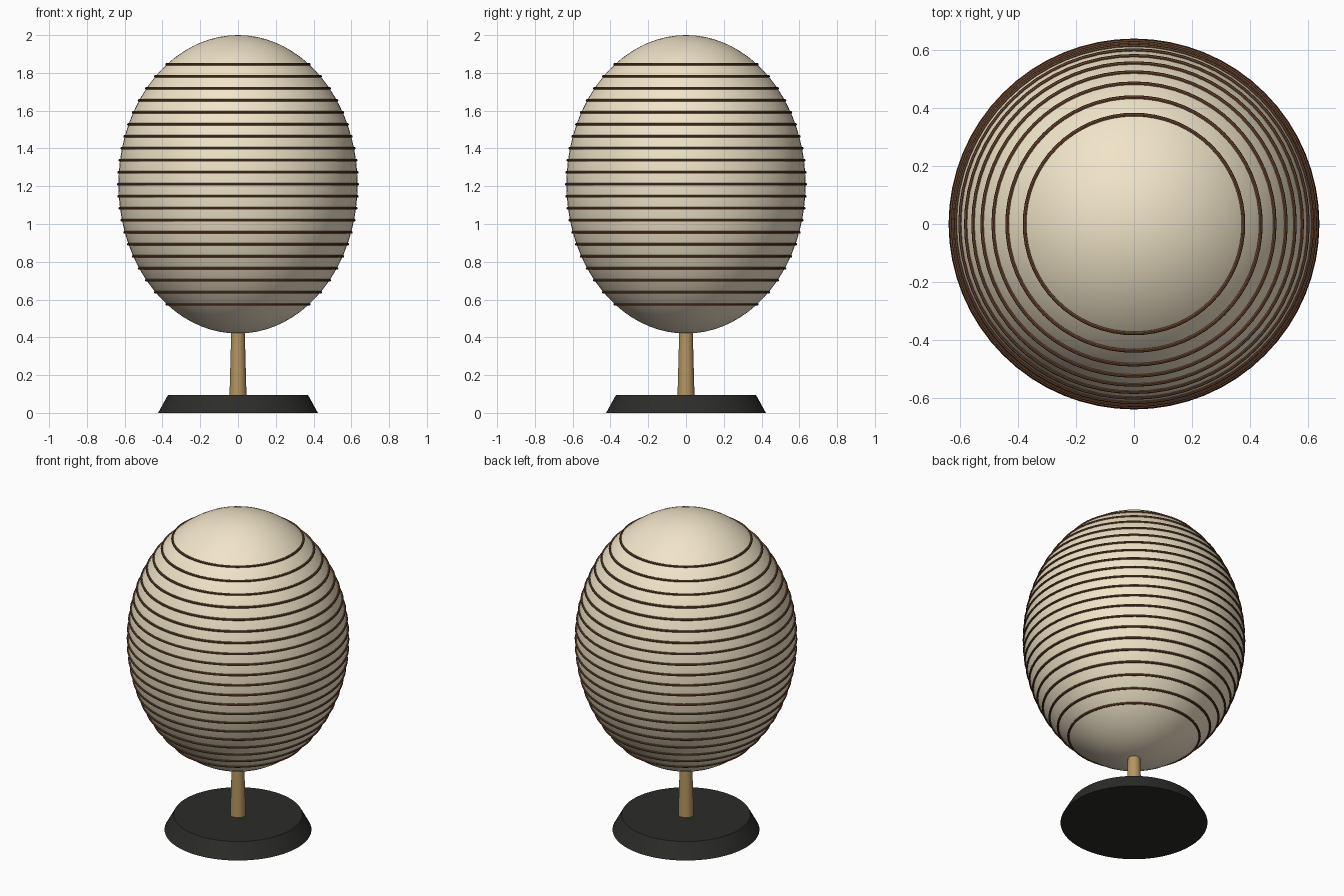
import bpy, math

if "Cube" in bpy.data.objects:
    bpy.data.objects.remove(bpy.data.objects["Cube"])

def paint(obj, name, rgb):
    mat = bpy.data.materials.get(name) or bpy.data.materials.new(name)
    mat.diffuse_color = (*rgb, 1)
    mat.use_nodes = True
    mat.node_tree.nodes["Principled BSDF"].inputs["Base Color"].default_value = mat.diffuse_color
    obj.data.materials.append(mat)

def finish(name, mat, rgb):
    obj = bpy.context.object
    obj.name = name
    paint(obj, mat, rgb)
    bpy.ops.object.shade_smooth_by_angle(angle=math.radians(35))
    return obj

def cone(name, r1, r2, z0, z1, sides, mat, rgb):
    bpy.ops.mesh.primitive_cone_add(vertices=sides, radius1=r1, radius2=r2,
                                    depth=z1 - z0, location=(0, 0, (z0 + z1) / 2))
    return finish(name, mat, rgb)

MID, HALF_H, RADIUS = 1.21, 0.79, 0.633

# Tapered base and post
cone("base", 0.423, 0.37, 0, 0.096, 64, "black", (0.025, 0.025, 0.022))
cone("post", 0.045, 0.035, 0.09, 0.46, 24, "wood", (0.45, 0.30, 0.12))

# Lantern shell
bpy.ops.mesh.primitive_uv_sphere_add(segments=64, ring_count=40, radius=1, location=(0, 0, MID))
bpy.context.object.scale = (RADIUS, RADIUS, HALF_H)
bpy.ops.object.transform_apply(location=False, rotation=False, scale=True)
finish("paper_shell", "paper", (0.88, 0.78, 0.58))

# Evenly spaced ribs hugging the shell
for i in range(21):
    dz = (i - 10) * 0.0635
    r = RADIUS * math.sqrt(1 - (dz / HALF_H) ** 2)
    bpy.ops.mesh.primitive_torus_add(major_segments=64, minor_segments=8, major_radius=r + 0.001,
                                     minor_radius=0.007, location=(0, 0, MID + dz))
    finish(f"rib_{i + 1}", "rib_brown", (0.16, 0.065, 0.03))
